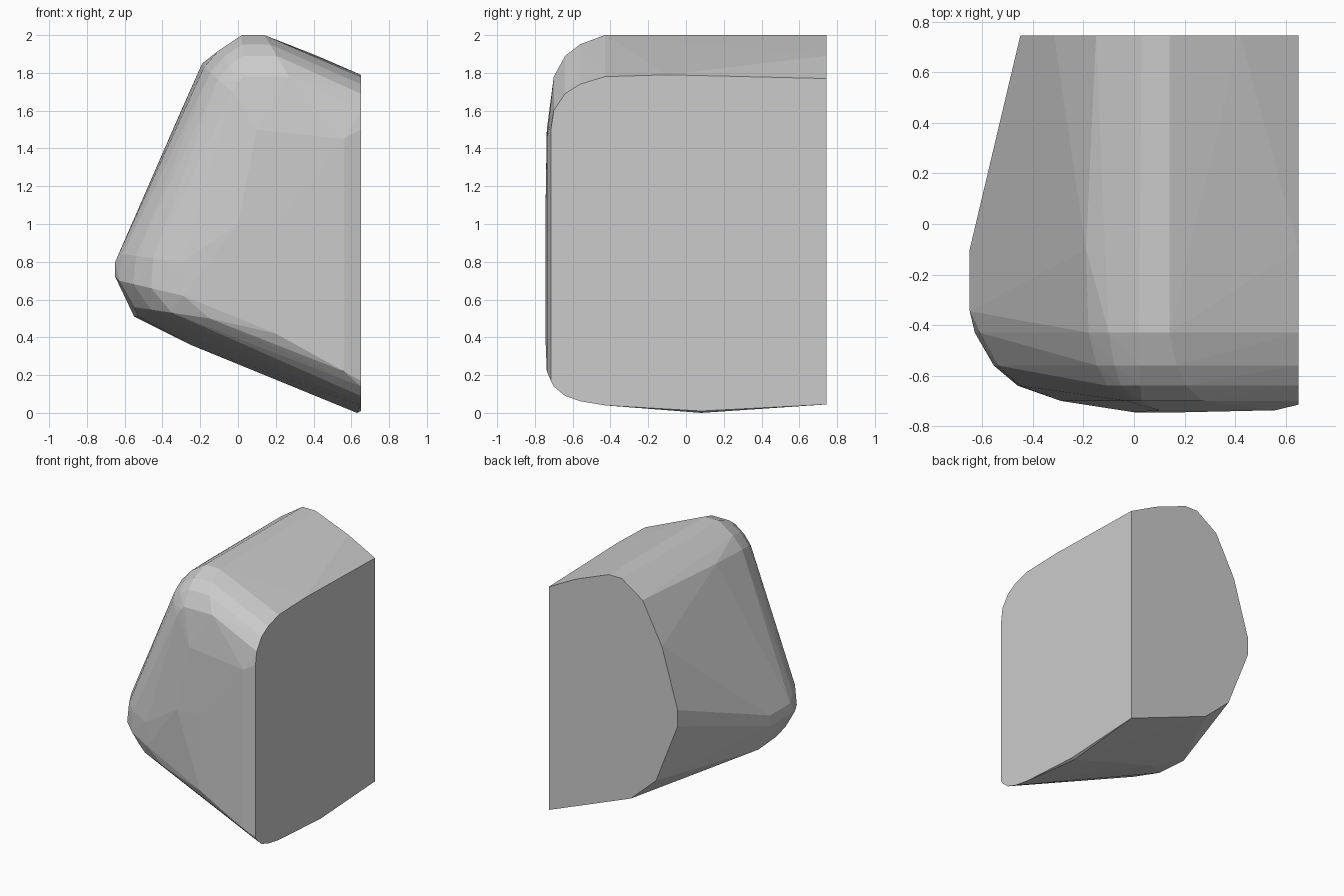
import bpy, bmesh

if "Cube" in bpy.data.objects:
    bpy.data.objects.remove(bpy.data.objects["Cube"])

bm = bmesh.new()


def section(y, outline):
    for x, z in outline:
        bm.verts.new((x, y, z))


# Flat back cut
section(.745, [(.65, 1.77), (.42, 1.89), (.14, 2), (.03, 2), (-.15, 1.88), (-.316, 1.566),
               (-.45, 1.11), (-.45, .985), (-.265, .515), (-.05, .32), (.65, .045)])
# Widest girth
section(-.1, [(.65, 1.79), (-.19, 1.85), (-.65, .8), (-.65, .72), (-.55, .51), (-.25, .36)])
section(-.345, [(-.65, .8), (-.65, .72), (-.53, .51)])
# Lowest edge
section(.08, [(.65, .01), (.63, 0)])

# Front shoulder: rings blended from the outer rim to the front face outline
rim = [(.02, 2), (.14, 2), (.65, 1.78), (.65, .04), (-.55, .56),
       (-.63, .7), (-.61, .84), (-.18, 1.83), (-.1, 1.92)]
face = [(.03, 1.78), (.27, 1.78), (.65, 1.6), (.65, .14), (-.15, .5),
        (-.29, .62), (-.29, .8), (-.03, 1.7), (0, 1.75)]
for y, t in [(-.43, 0), (-.56, .22), (-.64, .5), (-.7, 1)]:
    section(y, [(a + (c - a) * t, b + (d - b) * t) for (a, b), (c, d) in zip(rim, face)])

# Slight bulge of the front face
section(-.715, [(.65, 1.5), (.65, .17)])
section(-.737, [(.1, 1.5), (.56, 1.45), (.56, .22)])
section(-.745, [(0, 1), (.2, 1), (.2, .42)])

# Faceted rock skin
bmesh.ops.convex_hull(bm, input=bm.verts)
bmesh.ops.delete(bm, geom=[v for v in bm.verts if not v.link_faces], context='VERTS')
bmesh.ops.recalc_face_normals(bm, faces=bm.faces)
bmesh.ops.dissolve_limit(bm, angle_limit=.015, verts=bm.verts, edges=bm.edges)

mesh = bpy.data.meshes.new("rock")
bm.to_mesh(mesh)
bm.free()
rock = bpy.data.objects.new("rock", mesh)
bpy.context.collection.objects.link(rock)
